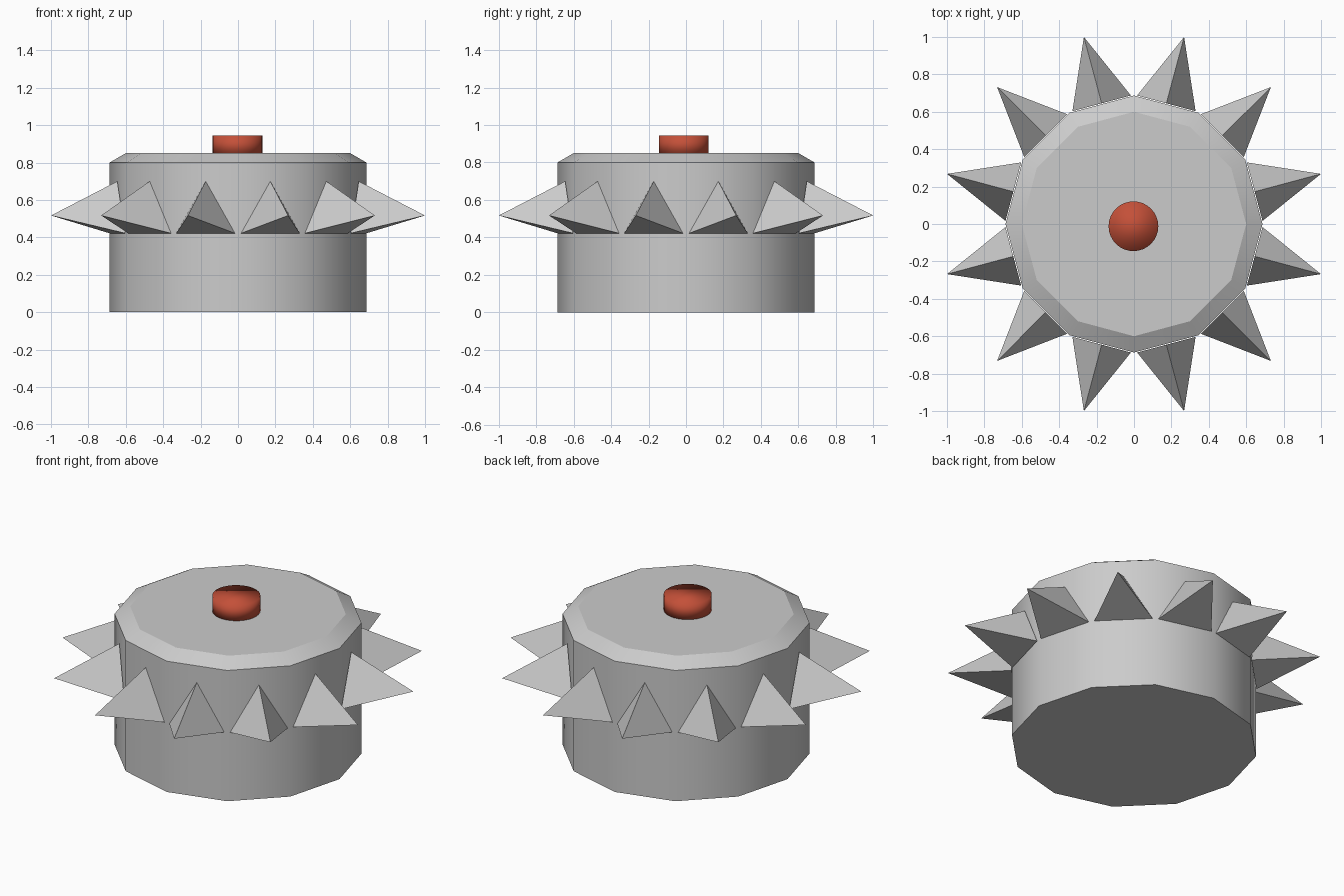
import bpy, bmesh, math
from mathutils import Vector

if "Cube" in bpy.data.objects:
    bpy.data.objects.remove(bpy.data.objects["Cube"])

SIDES = 12


def make_object(name, bm):
    bmesh.ops.recalc_face_normals(bm, faces=bm.faces[:])
    mesh = bpy.data.meshes.new(name)
    bm.to_mesh(mesh)
    bm.free()
    obj = bpy.data.objects.new(name, mesh)
    bpy.context.collection.objects.link(obj)
    return obj


def lathe(name, profile, sides, centre=(0, 0)):
    """Capped solid from (radius, z) rings, stacked bottom to top."""
    bm = bmesh.new()
    rings = []
    for r, z in profile:
        angles = [2 * math.pi * i / sides for i in range(sides)]
        rings.append([bm.verts.new((centre[0] + r * math.cos(a),
                                    centre[1] + r * math.sin(a), z)) for a in angles])
    for low, high in zip(rings, rings[1:]):
        for i in range(sides):
            j = (i + 1) % sides
            bm.faces.new((low[i], low[j], high[j], high[i]))
    bm.faces.new(rings[0][::-1])
    bm.faces.new(rings[-1])
    return make_object(name, bm)


def smooth(obj, degrees):
    bpy.ops.object.select_all(action='DESELECT')
    obj.select_set(True)
    bpy.context.view_layer.objects.active = obj
    bpy.ops.object.shade_smooth_by_angle(angle=math.radians(degrees))


# Twelve-sided drum with a chamfered top
body = lathe("body", [(0.687, 0), (0.687, 0.80), (0.60, 0.85)], SIDES)
smooth(body, 30.5)

# Red push button on top, slightly off centre
button = lathe("button", [(0.133, 0.84), (0.133, 0.945)], 32, (-0.003, -0.012))
for face in button.data.polygons:
    face.use_smooth = True
red = bpy.data.materials.new("button_red")
red.diffuse_color = (0.55, 0.08, 0.04, 1)
red.use_nodes = True
red.node_tree.nodes["Principled BSDF"].inputs["Base Color"].default_value = red.diffuse_color
button.data.materials.append(red)

# Three-sided spikes, one on each side of the drum
for k in range(SIDES):
    a = 2 * math.pi * (k + 0.5) / SIDES
    out = Vector((math.cos(a), math.sin(a), 0))
    side = Vector((-math.sin(a), math.cos(a), 0))
    up = Vector((0, 0, 1))
    bm = bmesh.new()
    left = bm.verts.new(out * 0.668 - side * 0.162 + up * 0.422)
    right = bm.verts.new(out * 0.668 + side * 0.162 + up * 0.422)
    top = bm.verts.new(out * 0.668 + up * 0.70)
    tip = bm.verts.new(out * 1.035 + up * 0.517)
    for tri in ((left, right, top), (left, right, tip), (right, top, tip), (top, left, tip)):
        bm.faces.new(tri)
    make_object(f"spike_{k + 1}", bm)
